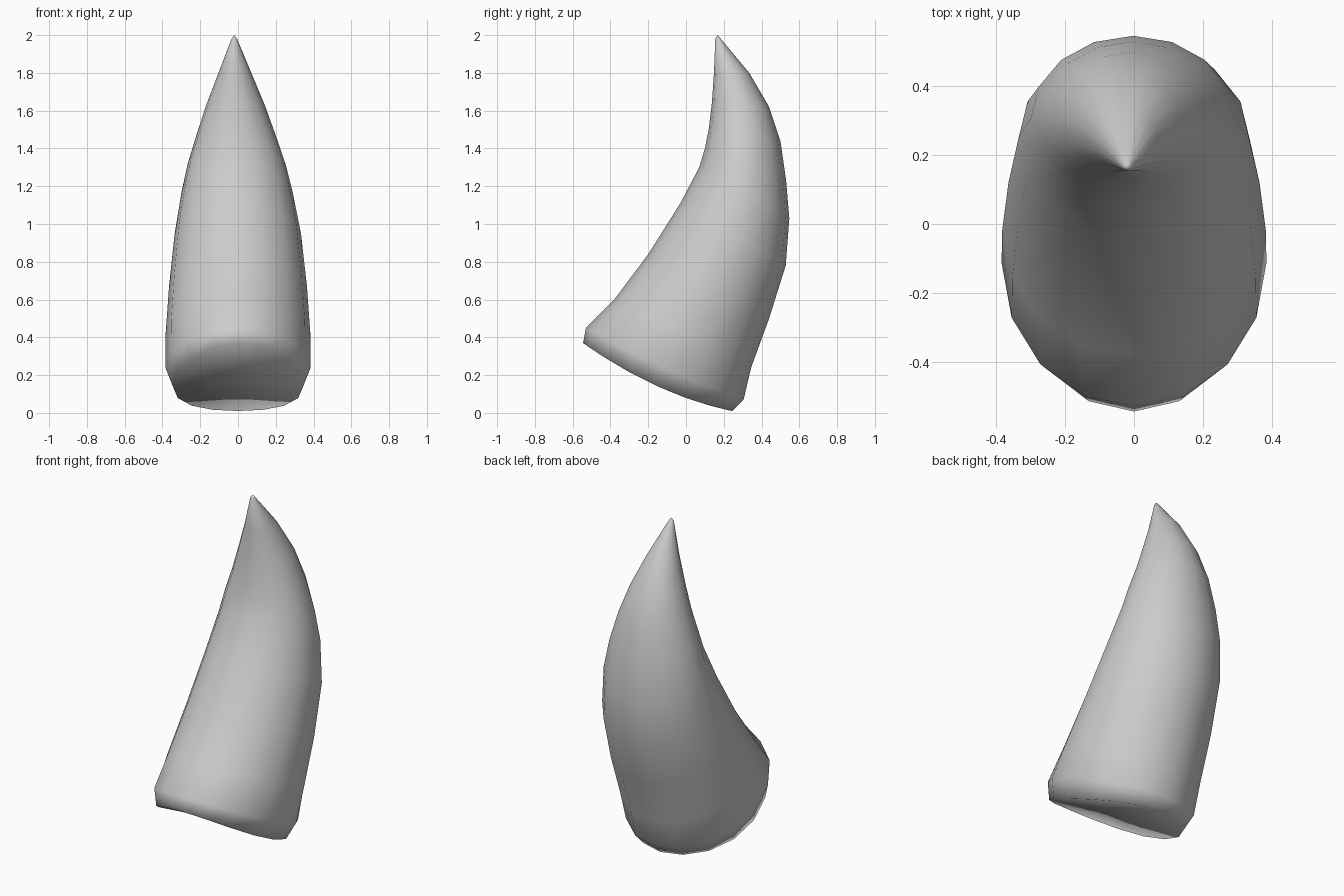
import bpy, bmesh, math
from mathutils import Vector

if "Cube" in bpy.data.objects:
    bpy.data.objects.remove(bpy.data.objects["Cube"])

SIDES = 16
# each ring: front y, front z, back y, back z, half width, downward sag at the sides
RINGS = [
    (-0.545, 0.37, 0.245, 0.01, 0.345, 0.05),
    (-0.53, 0.45, 0.305, 0.07, 0.385, 0.02),
    (-0.38, 0.60, 0.345, 0.24, 0.383, 0.0),
    (-0.20, 0.84, 0.44, 0.50, 0.365, 0.0),
    (-0.03, 1.11, 0.528, 0.78, 0.335, 0.0),
    (0.07, 1.30, 0.547, 1.03, 0.295, 0.0),
    (0.10, 1.40, 0.53, 1.23, 0.26, 0.0),
    (0.12, 1.50, 0.50, 1.44, 0.21, 0.0),
    (0.137, 1.64, 0.44, 1.62, 0.155, 0.0),
    (0.148, 1.80, 0.335, 1.80, 0.087, 0.0),
    (0.155, 1.98, 0.185, 1.98, 0.015, 0.0),
]


def lean(z):
    # the tip drifts slightly to one side
    return -0.02 * max(0.0, z - 0.9) / 1.1


bm = bmesh.new()
loops = []
for fy, fz, by, bz, w, sag in RINGS:
    front, back = Vector((0, fy, fz)), Vector((0, by, bz))
    mid, half = (front + back) / 2, (front - back) / 2
    loop = []
    for i in range(SIDES):
        a = 2 * math.pi * i / SIDES
        s = math.sin(a)
        p = mid + half * math.cos(a) + Vector((w * s, 0, -sag * s * s))
        p.x += lean(p.z)
        loop.append(bm.verts.new(p))
    loops.append(loop)

# horn wall
for lo, hi in zip(loops, loops[1:]):
    for i in range(SIDES):
        j = (i + 1) % SIDES
        bm.faces.new((lo[i], lo[j], hi[j], hi[i]))

# pointed tip and closed base
tip = bm.verts.new((-0.02, 0.167, 2.0))
base = bm.verts.new((0, -0.15, 0.165))
for i in range(SIDES):
    j = (i + 1) % SIDES
    bm.faces.new((loops[-1][i], loops[-1][j], tip))
    bm.faces.new((loops[0][j], loops[0][i], base))

bmesh.ops.recalc_face_normals(bm, faces=bm.faces[:])
for f in bm.faces:
    f.smooth = True
mesh = bpy.data.meshes.new("horn")
bm.to_mesh(mesh)
bm.free()
horn = bpy.data.objects.new("horn", mesh)
bpy.context.collection.objects.link(horn)
